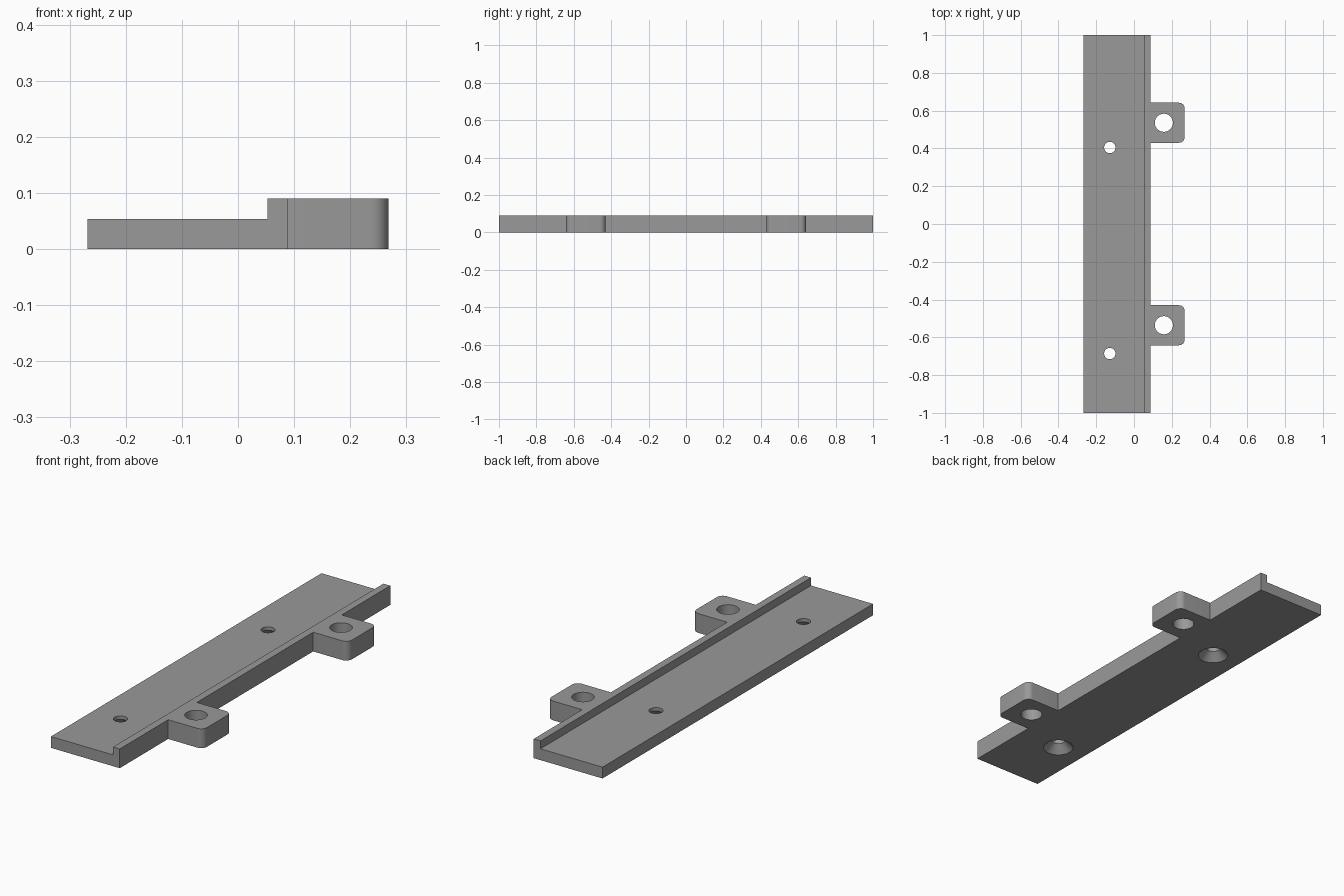
import bpy
import bmesh
import math

if "Cube" in bpy.data.objects:
    bpy.data.objects.remove(bpy.data.objects["Cube"])

grey = bpy.data.materials.new("mid grey")
grey.diffuse_color = (0.32, 0.32, 0.32, 1)
grey.use_nodes = True
grey.node_tree.nodes["Principled BSDF"].inputs["Base Color"].default_value = grey.diffuse_color

PLATE_H, RAIL_H = 0.053, 0.09
TAB_Y = 0.536


def prism(name, points, depth):
    """Extrude a closed 3D outline along the depth vector."""
    bm = bmesh.new()
    face = bm.faces.new([bm.verts.new(p) for p in points])
    ext = bmesh.ops.extrude_face_region(bm, geom=[face])
    verts = [g for g in ext["geom"] if isinstance(g, bmesh.types.BMVert)]
    bmesh.ops.translate(bm, verts=verts, vec=depth)
    bmesh.ops.recalc_face_normals(bm, faces=bm.faces)
    mesh = bpy.data.meshes.new(name)
    bm.to_mesh(mesh)
    bm.free()
    mesh.materials.append(grey)
    obj = bpy.data.objects.new(name, mesh)
    bpy.context.collection.objects.link(obj)
    return obj


def lathe(name, x, y, profile, n=40):
    """Closed round cutter from (radius, z) rings."""
    bm = bmesh.new()
    rings = [[bm.verts.new((x + r * math.cos(2 * math.pi * i / n),
                            y + r * math.sin(2 * math.pi * i / n), z))
              for i in range(n)] for r, z in profile]
    for a, b in zip(rings, rings[1:]):
        for i in range(n):
            j = (i + 1) % n
            bm.faces.new((a[i], a[j], b[j], b[i]))
    bm.faces.new(rings[0][::-1])
    bm.faces.new(rings[-1])
    bmesh.ops.recalc_face_normals(bm, faces=bm.faces)
    mesh = bpy.data.meshes.new(name)
    bm.to_mesh(mesh)
    bm.free()
    mesh.materials.append(grey)
    obj = bpy.data.objects.new(name, mesh)
    bpy.context.collection.objects.link(obj)
    return obj


def combine(target, tool, operation):
    """Apply a boolean and discard the tool object."""
    bpy.context.view_layer.objects.active = target
    mod = target.modifiers.new(operation.lower(), "BOOLEAN")
    mod.operation, mod.solver, mod.object = operation, "EXACT", tool
    bpy.ops.object.modifier_apply(modifier=mod.name)
    bpy.data.objects.remove(tool)


# Long plate with a raised rail on its right edge
section = [(-0.268, 0), (0.088, 0), (0.088, RAIL_H), (0.053, RAIL_H),
           (0.053, PLATE_H), (-0.268, PLATE_H)]
bracket = prism("mounting_plate", [(x, -1, z) for x, z in section], (0, 2, 0))

# Two tabs with rounded outer corners, each with a bolt hole
for side in (-1, 1):
    y0, half, x1, r = side * TAB_Y, 0.106, 0.268, 0.03
    outline = [(0.07, y0 + half, 0), (0.07, y0 - half, 0)]
    for sy, start in ((-1, -90), (1, 0)):
        for k in range(9):
            a = math.radians(start + k * 90 / 8)
            outline.append((x1 - r + r * math.cos(a),
                            y0 + sy * (half - r) + r * math.sin(a), 0))
    combine(bracket, prism("tab", outline, (0, 0, RAIL_H)), "UNION")
    combine(bracket, lathe("bolt_cutter", 0.158, y0,
                           [(0.048, -0.05), (0.048, 0.15)]), "DIFFERENCE")

# Screw holes, countersunk from underneath
for y in (0.405, -0.686):
    combine(bracket, lathe("screw_cutter", -0.128, y,
                           [(0.077, -0.01), (0.03, 0.037), (0.03, 0.12)]),
            "DIFFERENCE")

# Smooth the curved walls, keep the edges sharp
bpy.ops.object.select_all(action="DESELECT")
bracket.select_set(True)
bpy.context.view_layer.objects.active = bracket
bpy.ops.object.shade_smooth_by_angle(angle=math.radians(30))
